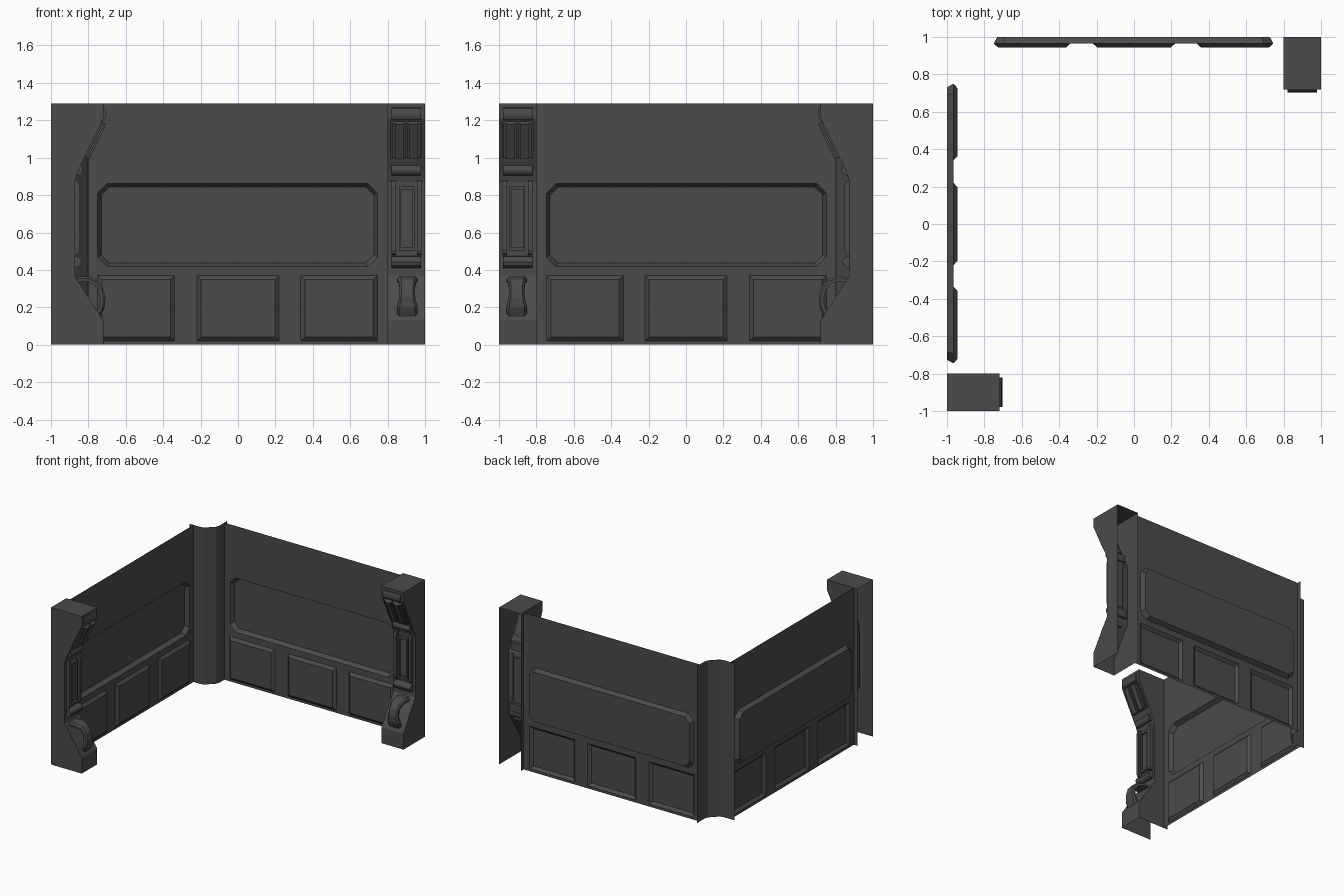
import bpy, bmesh, math

if "Cube" in bpy.data.objects:
    bpy.data.objects.remove(bpy.data.objects["Cube"])

H = 1.29          # wall height
WALL = 0.035      # distance of wall sheet from the outer plane

dark = bpy.data.materials.new("dark_grey")
dark.diffuse_color = (0.07, 0.07, 0.07, 1)
dark.use_nodes = True
dark.node_tree.nodes["Principled BSDF"].inputs["Base Color"].default_value = dark.diffuse_color


def place(side, s, u, z):
    """s runs along the wall, u is depth into the room; side 1 is mirrored about the corner."""
    return (s, 1 - u, z) if side == 0 else (u - 1, -s, z)


def finish(name, bm, face_room=False):
    bmesh.ops.recalc_face_normals(bm, faces=bm.faces[:])
    if face_room:
        total = sum((f.normal.x - f.normal.y) * f.calc_area() for f in bm.faces)
        if total < 0:
            bmesh.ops.reverse_faces(bm, faces=bm.faces[:])
    me = bpy.data.meshes.new(name)
    bm.to_mesh(me)
    bm.free()
    me.materials.append(dark)
    ob = bpy.data.objects.new(name, me)
    bpy.context.collection.objects.link(ob)
    return ob


def loft(name, side, rings, start=True, end=True, sheet=False):
    """Skin closed rings of (s, u, z) points."""
    bm = bmesh.new()
    vs = [[bm.verts.new(place(side, *p)) for p in r] for r in rings]
    for a, b in zip(vs, vs[1:]):
        n = len(a)
        for i in range(n):
            bm.faces.new((a[i], a[(i + 1) % n], b[(i + 1) % n], b[i]))
    if start:
        bm.faces.new(vs[0])
    if end:
        bm.faces.new(vs[-1])
    return finish(name, bm, sheet)


def prism(name, side, profile, s0, s1):
    """Extrude a (u, z) profile along the wall."""
    return loft(name, side, [[(s, u, z) for u, z in profile] for s in (s0, s1)])


def rect(s0, s1, z0, z1, u, c=0.0):
    """Rectangle ring with optional chamfered corners."""
    if c == 0:
        return [(s0, u, z0), (s1, u, z0), (s1, u, z1), (s0, u, z1)]
    return [(s0 + c, u, z0), (s1 - c, u, z0), (s1, u, z0 + c), (s1, u, z1 - c),
            (s1 - c, u, z1), (s0 + c, u, z1), (s0, u, z1 - c), (s0, u, z0 + c)]


def half_round(u, z0, z1, bulge, n=6):
    zc, r = (z0 + z1) / 2, (z1 - z0) / 2
    return [(u - 0.02, z0)] + [
        (u + bulge * math.sin(math.pi * i / n), zc - r * math.cos(math.pi * i / n))
        for i in range(n + 1)] + [(u - 0.02, z1)]


def strip(name, pts, side=0):
    """Upright sheet following a plan line of (s, u) points."""
    bm = bmesh.new()
    lo = [bm.verts.new(place(side, s, u, 0)) for s, u in pts]
    hi = [bm.verts.new(place(side, s, u, H)) for s, u in pts]
    for i in range(len(pts) - 1):
        bm.faces.new((lo[i], lo[i + 1], hi[i + 1], hi[i]))
    return finish(name, bm, True)


def build_wall(side):
    big = (-0.75, 0.745, 0.418, 0.862)
    small = [(-0.75, -0.34, 0.02, 0.37), (-0.22, 0.22, 0.02, 0.37), (0.335, 0.745, 0.02, 0.37)]
    # wall sheet with openings for the panels
    bm = bmesh.new()
    edges = []
    loops = [rect(-0.8, 0.8, 0, H, WALL), rect(*big, WALL, 0.05)]
    loops += [rect(*p, WALL) for p in small]
    for loop in loops:
        v = [bm.verts.new(place(side, *p)) for p in loop]
        edges += [bm.edges.new((v[i], v[(i + 1) % len(v)])) for i in range(len(v))]
    bmesh.ops.triangle_fill(bm, use_beauty=True, use_dissolve=False, edges=edges)
    finish("wall_sheet", bm, True)
    # recessed upper panel
    d = 0.019
    loft("recessed_panel", side,
         [rect(*big, WALL, 0.05), rect(big[0] + d, big[1] - d, big[2] + d, big[3] - d, 0, 0.043)],
         start=False, sheet=True)
    # raised lower panels
    d = 0.022
    for a, b, c, e in small:
        loft("raised_panel", side,
             [rect(a, b, c, e, WALL), rect(a + d, b - d, c + d, e - d, 0.055)],
             start=False, sheet=True)
    # end flanges
    for s in (-0.8, 0.8):
        strip("wall_flange", [(s, 0), (s, WALL)], side)


def build_pillar(side):
    # hollow shell, open at back and bottom
    front = [(0.28, 0), (0.28, 0.13), (0.125, 0.37), (0.125, 0.87),
             (0.145, 0.93), (0.18, 1.0), (0.28, 1.21), (0.28, H)]
    bm = bmesh.new()
    prof = front + [(0, H)]
    a = [bm.verts.new(place(side, 0.8, u, z)) for u, z in prof]
    b = [bm.verts.new(place(side, 1.0, u, z)) for u, z in prof]
    for i in range(len(prof) - 1):
        bm.faces.new((a[i], a[i + 1], b[i + 1], b[i]))
    for row, s in ((a, 0.8), (b, 1.0)):
        bm.faces.new(row + [bm.verts.new(place(side, s, 0, 0))])
    finish("pillar_shell", bm, True)

    # rounded cross bars
    for u, z0, z1, w in ((0.28, 1.20, 1.268, 0.016), (0.145, 0.905, 0.965, 0.025),
                         (0.125, 0.41, 0.475, 0.04)):
        prism("cross_bar", side, half_round(u, z0, z1, w), 0.822, 0.978)

    # slanted backing plate and two wide ribs with side fillets
    def slope(z, off):
        return (0.18 + (z - 1.0) * 0.476 + 0.9 * off, z - 0.43 * off)
    for s0, s1, off in ((0.815, 0.985, 0.008), (0.825, 0.896, 0.018), (0.841, 0.884, 0.027),
                        (0.904, 0.975, 0.018), (0.916, 0.959, 0.027)):
        prism("slanted_rib", side,
              [slope(1.0, -0.01), slope(1.005, off), slope(1.19, off), slope(1.195, -0.01)], s0, s1)

    # upright rails with rounded ends
    for s in (0.822, 0.956):
        prism("upright_rail", side,
              [(0.12, 0.48), (0.145, 0.485), (0.155, 0.51), (0.155, 0.85), (0.145, 0.875),
               (0.12, 0.88)], s, s + 0.024)
    # framed insert between the rails
    o, i = (0.86, 0.944, 0.50, 0.85), (0.871, 0.933, 0.52, 0.83)
    loft("framed_insert", side,
         [rect(*o, 0.12), rect(*o, 0.148), rect(*i, 0.148), rect(*i, 0.132)])

    # curved strap handle: depth, height, half width, outward direction
    path = [(0.125, 0.362, 0.054, 95), (0.19, 0.366, 0.054, 80), (0.24, 0.350, 0.046, 58),
            (0.277, 0.308, 0.040, 30), (0.291, 0.255, 0.043, 8), (0.287, 0.20, 0.054, -18),
            (0.262, 0.145, 0.054, -30)]
    rings = []
    for u, z, w, ang in path:
        du, dz = 0.028 * math.cos(math.radians(ang)), 0.028 * math.sin(math.radians(ang))
        rings.append([(0.905 - w, u - du, z - dz), (0.905 + w, u - du, z - dz),
                      (0.905 + w, u - du * 0.4, z - dz * 0.4), (0.905 + w * 0.75, u, z),
                      (0.905 - w * 0.75, u, z), (0.905 - w, u - du * 0.4, z - dz * 0.4)])
    loft("strap_handle", side, rings)


for side in (0, 1):
    build_wall(side)
    build_pillar(side)

# chamfered corner column joining the walls, with softened corners
strip("corner_column", [(-0.965, 0.2), (-0.90, 0.2), (-0.87, 0.19), (-0.81, 0.13),
                        (-0.8, 0.10), (-0.8, WALL)])
